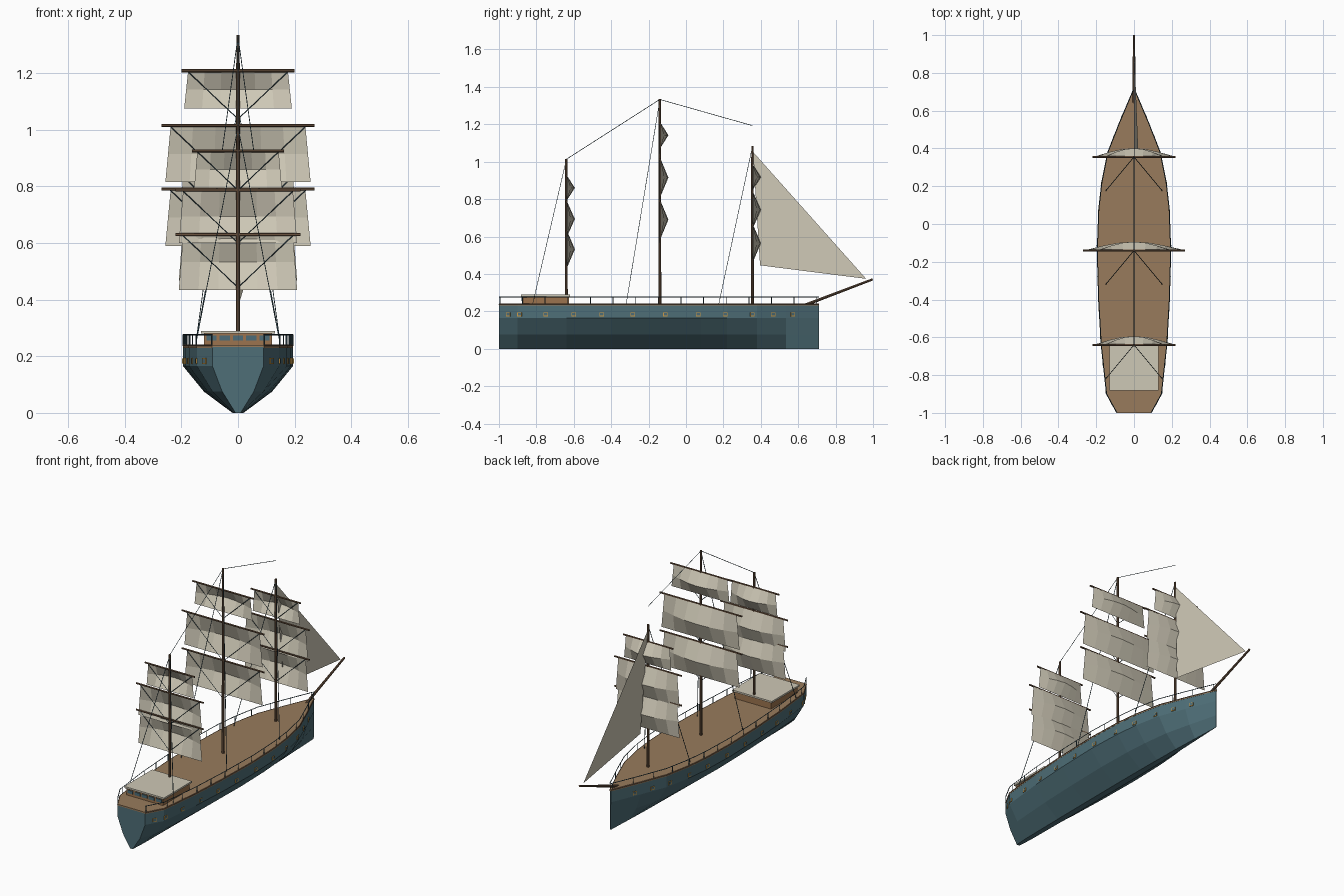
import bpy, bmesh, math
from mathutils import Vector

if "Cube" in bpy.data.objects:
    bpy.data.objects.remove(bpy.data.objects["Cube"])


def material(name, r, g, b):
    lin = lambda c: ((c / 255 + 0.055) / 1.055) ** 2.4 if c > 10 else c / 3295
    m = bpy.data.materials.new(name)
    m.diffuse_color = (lin(r), lin(g), lin(b), 1)
    m.use_nodes = True
    m.node_tree.nodes["Principled BSDF"].inputs["Base Color"].default_value = m.diffuse_color
    return m


HULL = material("teal_hull", 78, 110, 119)
DECK = material("deck_wood", 152, 123, 92)
WALL = material("cabin_wood", 156, 116, 78)
SAIL = material("sail_canvas", 206, 200, 182)
MAST = material("dark_wood", 108, 84, 64)
ROPE = material("rope_dark_blue", 58, 84, 95)
GOLD = material("brass", 205, 155, 70)
GLASS = material("window_blue", 76, 108, 120)


def finish(name, bm, mat):
    me = bpy.data.meshes.new(name)
    bm.to_mesh(me)
    bm.free()
    me.materials.append(mat)
    ob = bpy.data.objects.new(name, me)
    bpy.context.collection.objects.link(ob)
    return ob


def add_box(bm, centre, size, turn=0):
    verts = bmesh.ops.create_cube(bm, size=1)["verts"]
    c, s = math.cos(turn), math.sin(turn)
    for v in verts:
        x, y, z = (v.co[i] * size[i] for i in range(3))
        v.co = Vector((x * c - y * s, x * s + y * c, z)) + Vector(centre)


def add_rod(bm, a, b, r1, r2=None, sides=4):
    a, b = Vector(a), Vector(b)
    d = b - a
    verts = bmesh.ops.create_cone(bm, cap_ends=True, segments=sides, radius1=r1,
                                  radius2=r1 if r2 is None else r2, depth=d.length)["verts"]
    q = d.to_track_quat('Z', 'Y')
    for v in verts:
        v.co = q @ v.co + (a + b) / 2


# Half-width of the hull along its length
STATIONS = [(-1, .09), (-.9, .145), (-.64, .173), (-.4, .187), (-.14, .194), (.08, .186),
            (.22, .17), (.38, .138), (.535, .077), (.71, .003)]


def half_width(y):
    for (y0, w0), (y1, w1) in zip(STATIONS, STATIONS[1:]):
        if y <= y1:
            t = (y - y0) / (y1 - y0)
            return w0 + t * (w1 - w0), math.atan2(w0 - w1, y1 - y0)
    return STATIONS[-1][1], 0


# Hull: one cross-section scaled along the stations
SECTION = [(1, .232), (1, .165), (.62, .075), (.1, 0)]
bm = bmesh.new()
rings = []
for y, w in STATIONS:
    pts = [(-f * w, z) for f, z in SECTION] + [(f * w, z) for f, z in reversed(SECTION)]
    rings.append([bm.verts.new((x, y, z)) for x, z in pts])
for a, b in zip(rings, rings[1:]):
    for i in range(8):
        j = (i + 1) % 8
        bm.faces.new((a[i], a[j], b[j], b[i]))
bm.faces.new(rings[0])
bm.faces.new(rings[-1])
bmesh.ops.recalc_face_normals(bm, faces=bm.faces)
finish("hull", bm, HULL)

# Deck slab
bm = bmesh.new()
outline = [(-w - .001, y) for y, w in STATIONS] + [(w + .001, y) for y, w in reversed(STATIONS)]
face = bm.faces.new([bm.verts.new((x, y, .230)) for x, y in outline])
up = bmesh.ops.extrude_face_region(bm, geom=[face])["geom"]
for v in up:
    if isinstance(v, bmesh.types.BMVert):
        v.co.z = .240
bmesh.ops.recalc_face_normals(bm, faces=bm.faces)
finish("deck", bm, DECK)

# Gunwale, railing and portholes on both sides
gun, rail = bmesh.new(), bmesh.new()
brass, panes = bmesh.new(), bmesh.new()
PORTS = [-.95, -.89, -.75, -.6, -.45, -.285, -.11, .065, .21, .355, .465, .57]
for s in (-1, 1):
    for (y0, w0), (y1, w1) in zip(STATIONS, STATIONS[1:]):
        add_rod(gun, (s * w0, y0, .238), (s * w1, y1, .238), .003)
        add_rod(rail, (s * w0, y0, .276), (s * w1, y1, .276), .0024)
    for i in range(15):
        y = -.995 + i * .121
        w = half_width(y)[0]
        add_rod(rail, (s * w, y, .236), (s * w, y, .276), .0022)
    for y in PORTS:
        w, angle = half_width(y)
        add_box(brass, (s * w, y, .183), (.007, .024, .020), s * angle)
        add_box(panes, (s * w, y, .184), (.0085, .018, .014), s * angle)
finish("gunwale", gun, MAST)
finish("railing", rail, ROPE)
finish("porthole_frames", brass, GOLD)
finish("porthole_panes", panes, GLASS)

# Stern cabin
bm = bmesh.new()
add_box(bm, (0, -.75, .257), (.24, .25, .046))
finish("cabin_walls", bm, WALL)
bm = bmesh.new()
add_box(bm, (0, -.75, .285), (.26, .262, .010))
finish("cabin_roof", bm, SAIL)
bm = bmesh.new()
for i in range(5):
    add_box(bm, ((i - 2) * .047, -.876, .264), (.036, .006, .018))
finish("cabin_windows", bm, GLASS)


# Square sail bellied towards the bow
def add_sail(bm, y, z, half, drop, cols=6, rows=2):
    grid = []
    for r in range(rows + 1):
        v = r / rows
        w = half * (.88 + .07 * v)
        grid.append([bm.verts.new((w * (2 * c / cols - 1),
                                   y + .004 + .042 * math.sin(math.pi * v) * math.sin(math.pi * c / cols),
                                   z - drop * v)) for c in range(cols + 1)])
    for r in range(rows):
        for c in range(cols):
            bm.faces.new((grid[r][c], grid[r][c + 1], grid[r + 1][c + 1], grid[r + 1][c]))


# Masts: position, top, and yards as (height, half-length, sail drop)
RIGS = {
    "mizzen": (-.64, 1.015, [(.63, .22, .196), (.787, .22, .187), (.925, .163, .13)]),
    "main": (-.14, 1.335, [(.79, .27, .2), (1.015, .27, .2), (1.208, .2, .133)]),
    "fore": (.355, 1.085, [(.662, .22, .195), (.838, .22, .19), (.983, .163, .13)]),
}
ropes = bmesh.new()
for name, (y, top, yards) in RIGS.items():
    mast, spars, sails = bmesh.new(), bmesh.new(), bmesh.new()
    add_rod(mast, (0, y, .23), (0, y, top), .008, .006, 8)
    for z, half, drop in yards:
        add_rod(spars, (-half, y, z), (half, y, z), .0055, sides=6)
        add_sail(sails, y, z, half, drop)
        for s in (-1, 1):
            add_rod(ropes, (s * half * .9, y, z), (0, y, z - half * .85), .0018)
    for s in (-1, 1):
        add_rod(ropes, (0, y, top - .005), (s * .15, y - .18, .238), .0018)
    finish(name + "_mast", mast, MAST)
    finish(name + "_yards", spars, MAST)
    finish(name + "_square_sails", sails, SAIL)

# Stays between the mast tops
add_rod(ropes, (0, -.64, 1.013), (0, -.14, 1.333), .0016)
add_rod(ropes, (0, -.14, 1.333), (0, .355, 1.193), .0016)
finish("rigging", ropes, ROPE)

# Bowsprit and jib
bm = bmesh.new()
add_rod(bm, (0, .64, .235), (0, .998, .371), .008, .006, 8)
finish("bowsprit", bm, MAST)
bm = bmesh.new()
bm.faces.new([bm.verts.new(p) for p in ((0, .358, 1.053), (.022, .396, .446), (0, .963, .374))])
finish("jib_sail", bm, SAIL)
